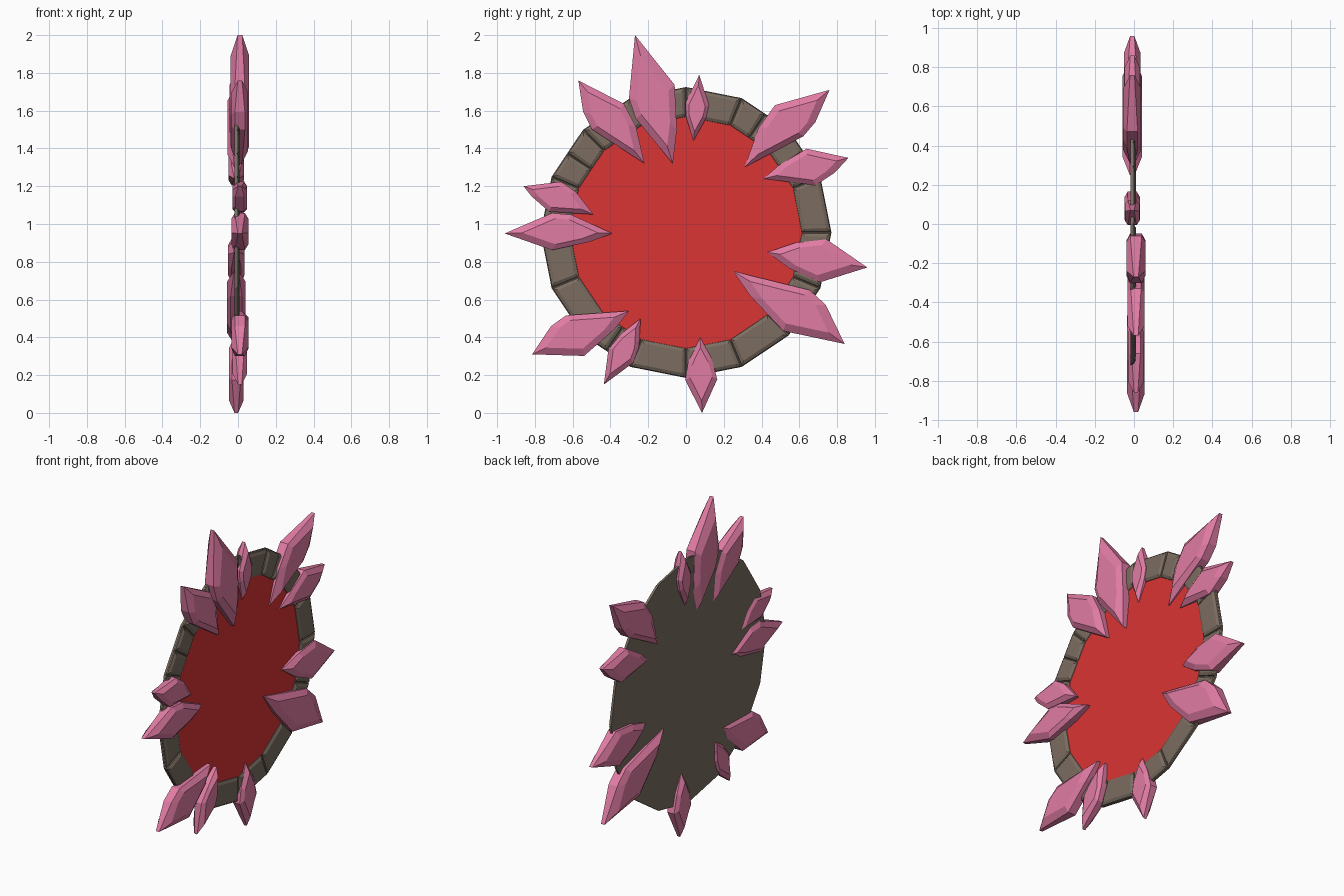
import bpy, bmesh, math
from mathutils import Vector

if "Cube" in bpy.data.objects:
    bpy.data.objects.remove(bpy.data.objects["Cube"])

CZ, R_OUT, R_IN, SEG = 0.955, 0.77, 0.61, 16


def material(name, rgb):
    m = bpy.data.materials.new(name)
    m.diffuse_color = (*rgb, 1)
    m.use_nodes = True
    m.node_tree.nodes["Principled BSDF"].inputs["Base Color"].default_value = m.diffuse_color
    return m


STONE = material("stone", (0.20, 0.155, 0.12))
RED = material("red", (0.71, 0.035, 0.035))
PINK = material("pink", (0.75, 0.20, 0.37))


def loft(bm, rings):
    """Skin a stack of closed rings and cap both ends."""
    vs = [[bm.verts.new(p) for p in r] for r in rings]
    n = len(vs[0])
    for a, b in zip(vs, vs[1:]):
        for i in range(n):
            j = (i + 1) % n
            bm.faces.new((a[i], a[j], b[j], b[i]))
    bm.faces.new(vs[0][::-1])
    bm.faces.new(vs[-1])


def finish(bm, name, mat):
    bmesh.ops.recalc_face_normals(bm, faces=bm.faces)
    me = bpy.data.meshes.new(name)
    bm.to_mesh(me)
    bm.free()
    me.materials.append(mat)
    ob = bpy.data.objects.new(name, me)
    bpy.context.collection.objects.link(ob)
    return ob


def corner(k, r):
    """Point (y, z) on the 16-sided outline; k may lie part way along a side."""
    def p(i):
        a = 2 * math.pi * i / SEG
        return Vector((r * math.cos(a), CZ + r * math.sin(a)))
    i = math.floor(k)
    return p(i).lerp(p(i + 1), k - i)


def disc(name, r, x0, x1, mat):
    bm = bmesh.new()
    loft(bm, [[(x, *corner(k, r)) for k in range(SEG)] for x in (x0, x1)])
    finish(bm, name, mat)


# stone backing and red face
disc("backing", R_OUT, -0.018, -0.006, STONE)
disc("red_face", R_IN + 0.01, -0.01, -0.003, RED)

# ring of chamfered bricks, some sides split in two
bm = bmesh.new()
SINGLE = {0, 3, 8, 9, 11, 12, 13}
for s in range(SEG):
    parts = 1 if s in SINGLE else 2
    for h in range(parts):
        k0, k1 = s + h / parts, s + (h + 1) / parts
        rings = []
        for x, g in ((-0.01, 0.0), (0.0, 0.005), (0.009, 0.022)):
            dk = g / 0.28
            quad = ((k0 + dk, R_IN + g), (k1 - dk, R_IN + g),
                    (k1 - dk, R_OUT - g), (k0 + dk, R_OUT - g))
            rings.append([(x, *corner(k, r)) for k, r in quad])
        loft(bm, rings)
finish(bm, "brick_ring", STONE)


def crystal(name, out, inn, wl, wr, tl, tr):
    """Six-sided shard from outer tip to inner tip, with a main and a second shoulder per side."""
    a, b = Vector(out), Vector(inn)
    length = (b - a).length
    d = (b - a) / length
    n = Vector((d.y, -d.x))
    main = 0.44

    def side(w, t2):
        lin = (1 - t2) / (1 - main) if t2 > main else t2 / main
        return sorted([(main, w), (t2, w * min(1, 1.35 * lin))])
    left = [a + d * t * length + n * w for t, w in side(wl, tl)]
    right = [a + d * t * length - n * w for t, w in side(wr, tr)][::-1]
    outline = [a, *left, b, *right]
    mid = sum(outline, Vector((0, 0))) / 6
    depth = 0.024 + 0.036 * length
    off = 0.01 if a.x < 0 else -0.009
    inset = [mid + (p - mid) * 0.7 for p in outline]
    wall = [depth * (0.25 if i in (0, 3) else 0.6) for i in range(6)]
    bm = bmesh.new()
    loft(bm, [[(off - depth, *p) for p in inset],
              [(off - w, *p) for w, p in zip(wall, outline)],
              [(off + w, *p) for w, p in zip(wall, outline)],
              [(off + depth, *p) for p in inset]])
    finish(bm, name, PINK)


# crystals: outer tip, inner tip, side widths, second shoulder positions
CRYSTALS = [
    ((-0.27, 2.0), (-0.07, 1.32), 0.125, 0.127, 0.60, 0.77),
    ((-0.57, 1.76), (-0.22, 1.32), 0.105, 0.112, 0.26, 0.68),
    ((0.07, 1.79), (0.04, 1.44), 0.06, 0.065, 0.65, 0.65),
    ((0.76, 1.71), (0.31, 1.30), 0.135, 0.088, 0.68, 0.28),
    ((0.86, 1.35), (0.41, 1.24), 0.10, 0.10, 0.80, 0.19),
    ((0.96, 0.77), (0.43, 0.85), 0.115, 0.115, 0.74, 0.76),
    ((0.84, 0.365), (0.25, 0.75), 0.138, 0.12, 0.28, 0.79),
    ((0.085, 0.0), (0.075, 0.40), 0.085, 0.085, 0.72, 0.67),
    ((-0.435, 0.15), (-0.24, 0.50), 0.08, 0.07, 0.66, 0.70),
    ((-0.815, 0.31), (-0.30, 0.54), 0.12, 0.115, 0.80, 0.27),
    ((-0.96, 0.95), (-0.39, 0.95), 0.088, 0.108, 0.79, 0.62),
    ((-0.86, 1.20), (-0.49, 1.05), 0.074, 0.097, 0.15, 0.68),
]
for i, c in enumerate(CRYSTALS, 1):
    crystal(f"crystal_{i}", *c)
